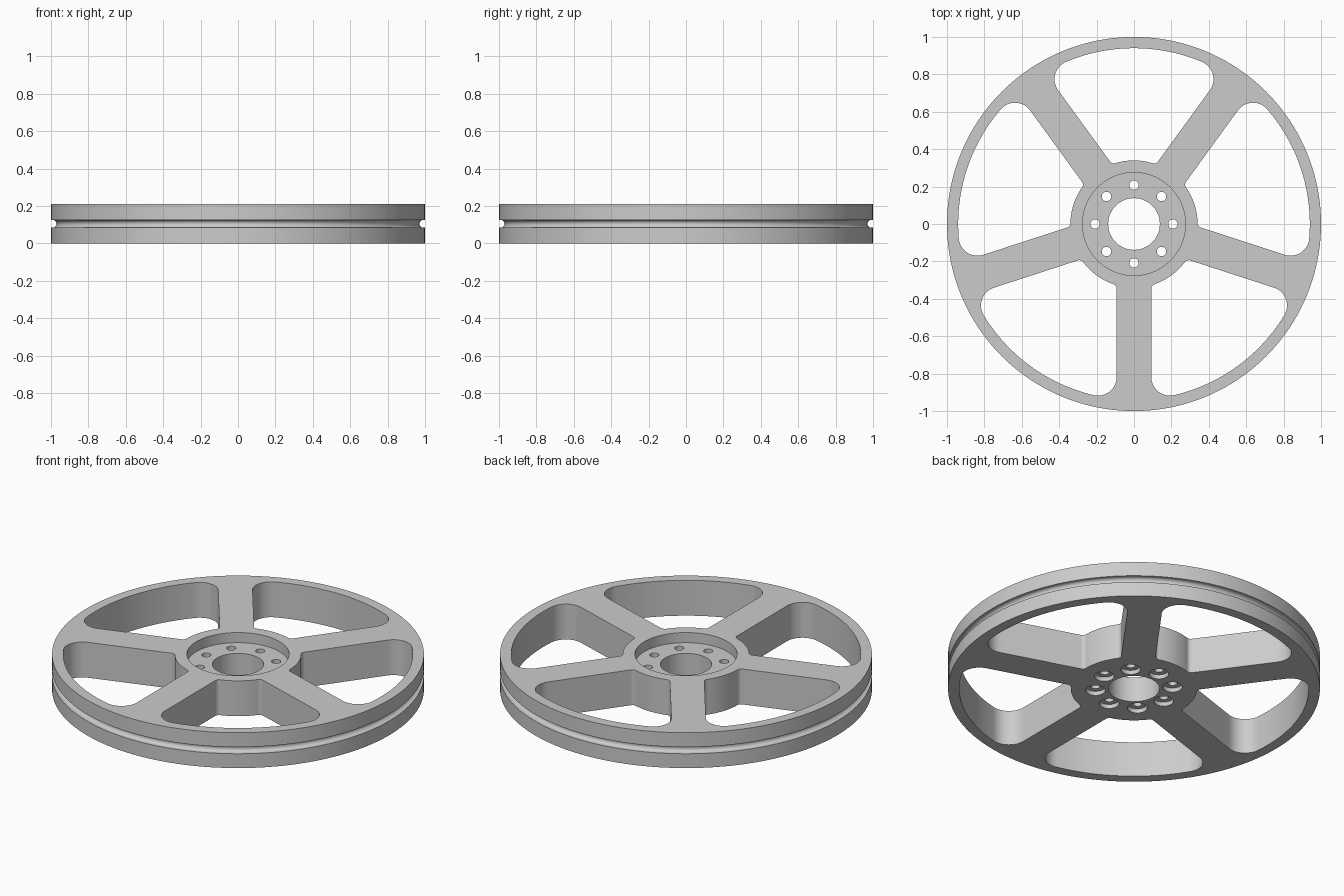
import bpy, bmesh
from math import sin, cos, asin, pi, radians, tau

if "Cube" in bpy.data.objects:
    bpy.data.objects.remove(bpy.data.objects["Cube"], do_unlink=True)

HEIGHT = 0.21
HUB_R, WINDOW_R = 0.34, 0.94
SPOKE_HALF = 0.0925

grey = bpy.data.materials.new("plain grey")
grey.use_nodes = True
colour = (0.6, 0.6, 0.6, 1)
grey.diffuse_color = colour
grey.node_tree.nodes["Principled BSDF"].inputs["Base Color"].default_value = colour


def arc(cx, cy, r, start, end, steps):
    return [(cx + r * cos(start + (end - start) * i / steps),
             cy + r * sin(start + (end - start) * i / steps)) for i in range(steps + 1)]


def lathe(bm, profile, segments, centre=(0, 0)):
    """Revolve a closed (radius, z) loop about a vertical axis."""
    rings = []
    for i in range(segments):
        a = tau * i / segments
        rings.append([bm.verts.new((centre[0] + r * cos(a), centre[1] + r * sin(a), z))
                      for r, z in profile])
    n = len(profile)
    for i in range(segments):
        p, q = rings[i], rings[(i + 1) % segments]
        for j in range(n):
            k = (j + 1) % n
            if profile[j][0] or profile[k][0]:
                bm.faces.new((p[j], q[j], q[k], p[k]))


def prism(bm, outline, low, high):
    face = bm.faces.new([bm.verts.new((x, y, low)) for x, y in outline])
    top = bmesh.ops.extrude_face_region(bm, geom=[face])["geom"]
    bmesh.ops.translate(bm, vec=(0, 0, high - low),
                        verts=[v for v in top if isinstance(v, bmesh.types.BMVert)])


def finish(bm, name):
    bmesh.ops.remove_doubles(bm, verts=bm.verts, dist=1e-5)
    bmesh.ops.dissolve_degenerate(bm, edges=bm.edges, dist=1e-6)
    bmesh.ops.recalc_face_normals(bm, faces=bm.faces)
    mesh = bpy.data.meshes.new(name)
    bm.to_mesh(mesh)
    bm.free()
    mesh.materials.append(grey)
    obj = bpy.data.objects.new(name, mesh)
    bpy.context.collection.objects.link(obj)
    return obj


def window_outline():
    """Rounded opening between two parallel-sided spokes, centred on +x."""
    side = radians(36)
    r_in, r_out = 0.025, 0.1
    d_in, d_out = HUB_R + r_in, WINDOW_R - r_out
    a_in = side - asin((SPOKE_HALF + r_in) / d_in)
    a_out = side - asin((SPOKE_HALF + r_out) / d_out)
    half = arc(0, 0, HUB_R, 0, a_in, 8)[:-1]
    half += arc(d_in * cos(a_in), d_in * sin(a_in), r_in, a_in + pi, side + pi / 2, 8)
    half += arc(d_out * cos(a_out), d_out * sin(a_out), r_out, side + pi / 2, a_out, 14)
    half += arc(0, 0, WINDOW_R, a_out, 0, 12)[1:]
    return half + [(x, -y) for x, y in half[-2:0:-1]]


# Solid wheel with round rim groove, recessed hub and centre bore
groove = arc(0.99, HEIGHT / 2, 0.02, 1.5 * pi, pi / 2, 14)
profile = [(0.138, 0), (1, 0), (1, HEIGHT / 2 - 0.02), *groove,
           (1, HEIGHT / 2 + 0.02), (1, HEIGHT), (0.275, HEIGHT), (0.275, 0.15), (0.138, 0.15)]
bm = bmesh.new()
lathe(bm, profile, 160)
wheel = finish(bm, "spoked_wheel")

# Cutters: five windows between the spokes, eight counterbored bolt holes
bm = bmesh.new()
outline = window_outline()
for i in range(5):
    a = pi / 2 + tau * i / 5
    turned = [(x * cos(a) - y * sin(a), x * sin(a) + y * cos(a)) for x, y in outline]
    prism(bm, turned, -0.1, HEIGHT + 0.1)
bolt = [(0, -0.1), (0.053, -0.1), (0.053, 0.025), (0.025, 0.025), (0.025, 0.3), (0, 0.3)]
for i in range(8):
    a = tau * i / 8
    lathe(bm, bolt, 32, (0.208 * cos(a), 0.208 * sin(a)))
cutter = finish(bm, "opening_cutter")
cutter.hide_render = True

cut = wheel.modifiers.new("openings", "BOOLEAN")
cut.operation = "DIFFERENCE"
cut.solver = "EXACT"
cut.object = cutter
for other in bpy.context.selected_objects:
    other.select_set(False)
bpy.context.view_layer.objects.active = wheel
wheel.select_set(True)
bpy.ops.object.modifier_apply(modifier=cut.name)
bpy.data.objects.remove(cutter, do_unlink=True)
bpy.ops.object.shade_smooth_by_angle(angle=radians(30))
